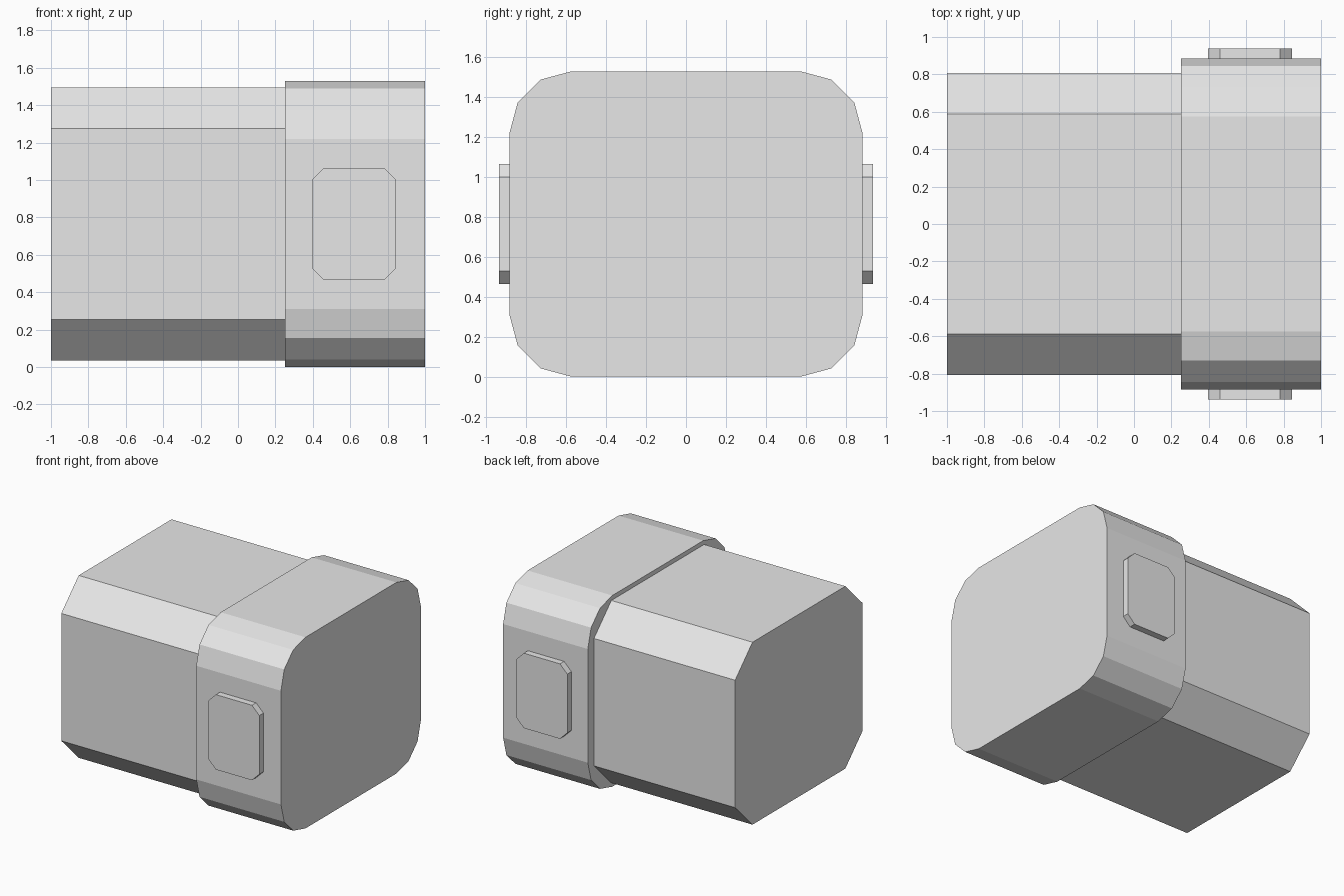
import bpy
import bmesh
from math import pi, sin, cos
from mathutils import Vector

cube = bpy.data.objects.get("Cube")
if cube:
    bpy.data.objects.remove(cube, do_unlink=True)

grey = bpy.data.materials.new("light grey")
grey.use_nodes = True
colour = (0.8, 0.8, 0.8, 1)
grey.diffuse_color = colour
grey.node_tree.nodes["Principled BSDF"].inputs["Base Color"].default_value = colour


def rounded_outline(half_u, half_v, radius, segments):
    """Rectangle outline with each corner rounded by a few straight segments."""
    points = []
    corners = [(1, 1), (-1, 1), (-1, -1), (1, -1)]
    for i, (su, sv) in enumerate(corners):
        for s in range(segments + 1):
            a = (i + s / segments) * pi / 2
            points.append((su * (half_u - radius) + radius * cos(a),
                           sv * (half_v - radius) + radius * sin(a)))
    return points


def prism(name, outline, centre, axis, depth):
    """Extrude an outline along the x or y axis, with v pointing up."""
    bm = bmesh.new()
    along = Vector((1, 0, 0)) if axis == "x" else Vector((0, 1, 0))
    across = Vector((0, 1, 0)) if axis == "x" else Vector((1, 0, 0))
    start = Vector(centre) - along * depth / 2
    verts = [bm.verts.new(start + across * u + Vector((0, 0, v))) for u, v in outline]
    face = bm.faces.new(verts)
    result = bmesh.ops.extrude_face_region(bm, geom=[face])
    moved = [g for g in result["geom"] if isinstance(g, bmesh.types.BMVert)]
    bmesh.ops.translate(bm, verts=moved, vec=along * depth)
    bmesh.ops.recalc_face_normals(bm, faces=bm.faces[:])
    mesh = bpy.data.meshes.new(name)
    bm.to_mesh(mesh)
    bm.free()
    mesh.materials.append(grey)
    obj = bpy.data.objects.new(name, mesh)
    bpy.context.collection.objects.link(obj)
    return obj


MID = 0.765

# Long chamfered body
prism("main_body", rounded_outline(0.807, 0.73, 0.22, 1), (-0.375, 0, MID), "x", 1.25)

# Wider rounded end cap
prism("end_cap", rounded_outline(0.885, MID, 0.31, 3), (0.625, 0, MID), "x", 0.75)

# Raised chamfered pads on both sides of the cap
for name, side in (("front_pad", -1), ("back_pad", 1)):
    prism(name, rounded_outline(0.225, 0.30, 0.065, 1), (0.62, side * 0.908, MID), "y", 0.058)
